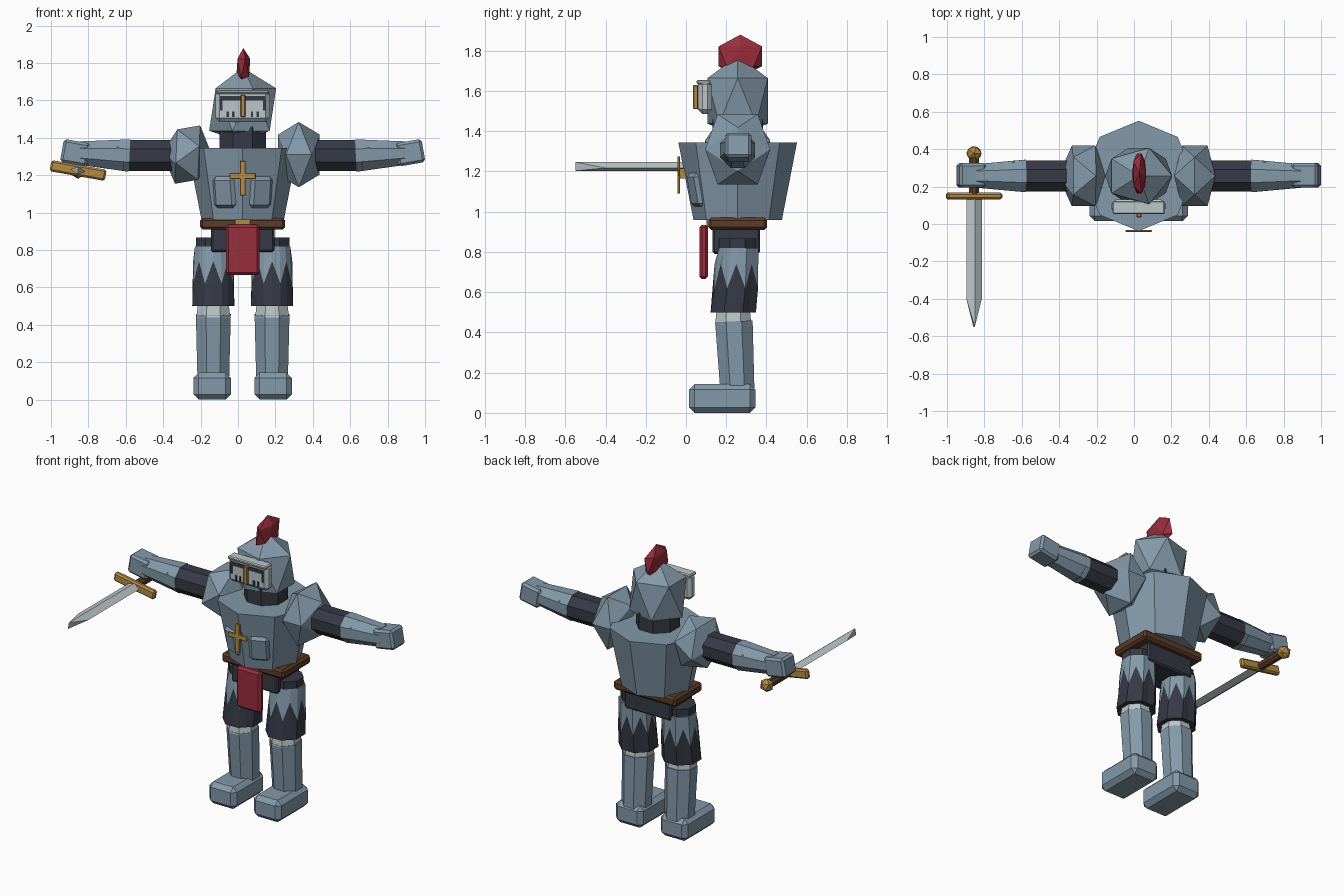
import bpy, bmesh, math
from mathutils import Vector, Matrix, Euler

if "Cube" in bpy.data.objects:
    bpy.data.objects.remove(bpy.data.objects["Cube"], do_unlink=True)

CX, CY = 0.025, 0.257   # body axis


def material(name, r, g, b):
    m = bpy.data.materials.new(name)
    m.use_nodes = True
    m.diffuse_color = (r, g, b, 1)
    m.node_tree.nodes["Principled BSDF"].inputs["Base Color"].default_value = (r, g, b, 1)
    return m


STEEL = material("steel blue", 0.23, 0.32, 0.40)
DARK = material("dark cloth", 0.037, 0.042, 0.061)
LIGHT = material("light metal", 0.50, 0.57, 0.59)
RED = material("crimson", 0.32, 0.026, 0.046)
GOLD = material("gold", 0.47, 0.26, 0.055)
BROWN = material("brown leather", 0.11, 0.045, 0.02)


def finish(name, bm, *mats):
    bmesh.ops.recalc_face_normals(bm, faces=bm.faces)
    mesh = bpy.data.meshes.new(name)
    bm.to_mesh(mesh)
    bm.free()
    for m in mats:
        mesh.materials.append(m)
    ob = bpy.data.objects.new(name, mesh)
    bpy.context.collection.objects.link(ob)
    return ob


def box(name, loc, size, mat, bevel=0, rot=(0, 0, 0)):
    bm = bmesh.new()
    bmesh.ops.create_cube(bm, size=1, matrix=Matrix.Diagonal((*size, 1)))
    if bevel:
        bmesh.ops.bevel(bm, geom=bm.edges[:], offset=bevel, segments=1, affect='EDGES')
    bm.transform(Matrix.Translation(loc) @ Euler(rot).to_matrix().to_4x4())
    return finish(name, bm, mat)


def frustum(name, p0, p1, r0, r1, mat, flat=True, sides=8):
    """Tapered prism from p0 to p1; flat turns a side, not a corner, forward."""
    p0, p1 = Vector(p0), Vector(p1)
    d = p1 - p0
    turn = Vector((0, 0, 1)).rotation_difference(d).to_matrix().to_4x4()
    spin = Matrix.Rotation(math.pi / sides if flat else 0, 4, 'Z')
    bm = bmesh.new()
    bmesh.ops.create_cone(bm, cap_ends=True, segments=sides, radius1=r0, radius2=r1,
                          depth=d.length, matrix=Matrix.Translation((p0 + p1) / 2) @ turn @ spin)
    return finish(name, bm, mat)


def gem(name, loc, scale, mat, tilt=0, stretch=0):
    """Faceted ball; tilt turns it about y, stretch lowers its lower half."""
    bm = bmesh.new()
    bmesh.ops.create_icosphere(bm, subdivisions=1, radius=1)
    bm.transform(Matrix.Rotation(math.radians(tilt), 4, 'Y'))
    for v in bm.verts:
        if -0.9 < v.co.z < 0:
            v.co.z -= stretch
    bm.transform(Matrix.Translation(loc) @ Matrix.Diagonal((*scale, 1)))
    return finish(name, bm, mat)


# Head: helmet, plume, neck
gem("helmet", (CX, CY, 1.575), (0.2, 0.176, 0.2), STEEL, stretch=0.24)
gem("plume", (CX + 0.003, 0.27, 1.775), (0.042, 0.127, 0.105), RED, stretch=0.05)
frustum("neck", (CX, CY, 1.3), (CX, CY, 1.46), 0.135, 0.135, DARK)

# Visor with eye slit, breathing holes and nose bar
box("visor", (CX, 0.095, 1.57), (0.29, 0.07, 0.17), LIGHT, 0.022)
box("visor_brow", (CX, 0.088, 1.645), (0.28, 0.07, 0.02), LIGHT, 0.006)
box("eye_slit", (CX, 0.059, 1.612), (0.24, 0.008, 0.024), DARK)
for s in (-1, 1):
    box("slit_end", (CX + s * 0.115, 0.059, 1.575), (0.012, 0.008, 0.06), DARK)
    for off in (0.05, 0.08):
        box("breathing_hole", (CX + s * off, 0.059, 1.525), (0.012, 0.008, 0.03), DARK)
box("nose_bar", (CX + 0.002, 0.047, 1.57), (0.026, 0.024, 0.12), GOLD, 0.004)

# Torso: breastplate, chest plates, cross
frustum("breastplate", (CX, CY, 0.96), (CX, CY, 1.345), 0.22, 0.295, STEEL, flat=False)
for s in (-1, 1):
    box("chest_plate", (CX + s * 0.095, 0.055, 1.11), (0.125, 0.05, 0.17), STEEL, 0.018,
        (math.radians(10), 0, s * math.radians(22.5)))
box("cross_upright", (CX, -0.036, 1.183), (0.03, 0.014, 0.185), GOLD, 0.003)
box("cross_bar", (CX, -0.037, 1.195), (0.14, 0.012, 0.032), GOLD, 0.003)
box("cross_mount", (CX, 0.0, 1.19), (0.02, 0.07, 0.05), GOLD)

# Waist: belt, buckle, hips, hanging cloth
box("belt", (CX, CY, 0.94), (0.455, 0.292, 0.062), BROWN, 0.014)
box("buckle", (CX, 0.108, 0.945), (0.085, 0.012, 0.042), GOLD, 0.003)
box("hips", (CX, 0.25, 0.855), (0.34, 0.235, 0.13), DARK, 0.01)
box("front_cloth", (CX, 0.088, 0.8), (0.18, 0.044, 0.27), RED, 0.014)

# Pauldrons, one set turned differently from the other
gem("left_pauldron", (CX + 0.3, CY, 1.31), (0.13, 0.19, 0.205), STEEL, 58)
gem("right_pauldron", (CX - 0.295, CY, 1.31), (0.135, 0.19, 0.18), STEEL, 30)


def thigh(name, x):
    """Octagonal thigh whose plate ends in a jagged lower edge."""
    n = 16
    # x, y, z, radius of the rings; the middle one zigzags
    rings = [(x, 0.235, 0.5, 0.122, 0), (x, 0.25, 0.68, 0.117, 0.06), (x, 0.262, 0.82, 0.106, 0)]
    bm = bmesh.new()
    loops = []
    for cx, cy, z, r, zig in rings:
        loop = []
        for i in range(n):
            a = math.tau * i / n + math.pi / 8
            q = r if i % 2 == 0 else r * math.cos(math.pi / 8)
            dz = zig if i % 2 else -zig
            loop.append(bm.verts.new((cx + q * math.cos(a), cy + q * math.sin(a), z + dz)))
        loops.append(loop)
    for k in range(2):
        for i in range(n):
            j = (i + 1) % n
            f = bm.faces.new((loops[k][i], loops[k][j], loops[k + 1][j], loops[k + 1][i]))
            f.material_index = k
    bm.faces.new(loops[0][::-1])
    bm.faces.new(loops[2]).material_index = 1
    finish(name, bm, DARK, STEEL)


# Arms and legs
for side, s in (("left", 1), ("right", -1)):
    def at(dx, y, z):
        return (CX + s * dx, y, z)

    frustum(side + "_upper_arm", at(0.3, CY, 1.305), at(0.64, CY, 1.305), 0.09, 0.09, DARK)
    frustum(side + "_forearm", at(0.605, CY, 1.305), at(0.87, CY, 1.318), 0.094, 0.068, STEEL)
    box(side + "_hand", at(0.895, CY + 0.003, 1.32), (0.145, 0.13, 0.125), STEEL, 0.014,
        (0, -s * math.radians(10), 0))
    for y in (-0.074, 0.074):
        gem(side + "_rivet", at(0.67, CY + y, 1.345), (0.009, 0.009, 0.009), LIGHT)

    frustum(side + "_thigh_top", at(0.16, 0.255, 0.8), at(0.16, 0.255, 0.868), 0.098, 0.098, DARK)
    thigh(side + "_thigh", CX + s * 0.157)
    frustum(side + "_knee", at(0.157, 0.235, 0.44), at(0.157, 0.235, 0.52), 0.098, 0.088, LIGHT)
    frustum(side + "_shin", at(0.157, 0.255, 0.12), at(0.157, 0.238, 0.455), 0.092, 0.101, STEEL)
    box(side + "_foot", at(0.163, 0.18, 0.072), (0.2, 0.33, 0.144), STEEL, 0.028)

# Sword held in the right hand, rolled slightly about its length
SX, SZ, ROLL = -0.855, 1.225, math.radians(10)
box("sword_guard", (SX, 0.15, SZ), (0.3, 0.036, 0.06), GOLD, 0.01, (0, ROLL, 0))
frustum("sword_grip", (SX, 0.15, SZ), (SX, 0.36, SZ), 0.028, 0.028, BROWN)
gem("sword_pommel", (SX, 0.378, SZ), (0.045, 0.042, 0.045), GOLD)

bm = bmesh.new()
half_w, half_t = 0.042, 0.022
loops = [[bm.verts.new((x, y, z)) for x, z in ((half_w, 0), (0, half_t), (-half_w, 0), (0, -half_t))]
         for y in (0.14, -0.4)]
tips = [bm.verts.new((0, -0.55, z)) for z in (half_t, -half_t)]
a, b = loops
for i in range(4):
    j = (i + 1) % 4
    bm.faces.new((a[i], a[j], b[j], b[i]))
for edge in (b[0], b[2]):
    bm.faces.new((edge, b[1], tips[0]))
    bm.faces.new((edge, tips[0], tips[1]))
    bm.faces.new((edge, tips[1], b[3]))
bm.faces.new(a)
bm.transform(Matrix.Translation((SX, 0, SZ)) @ Matrix.Rotation(ROLL, 4, 'Y'))
finish("sword_blade", bm, LIGHT)
